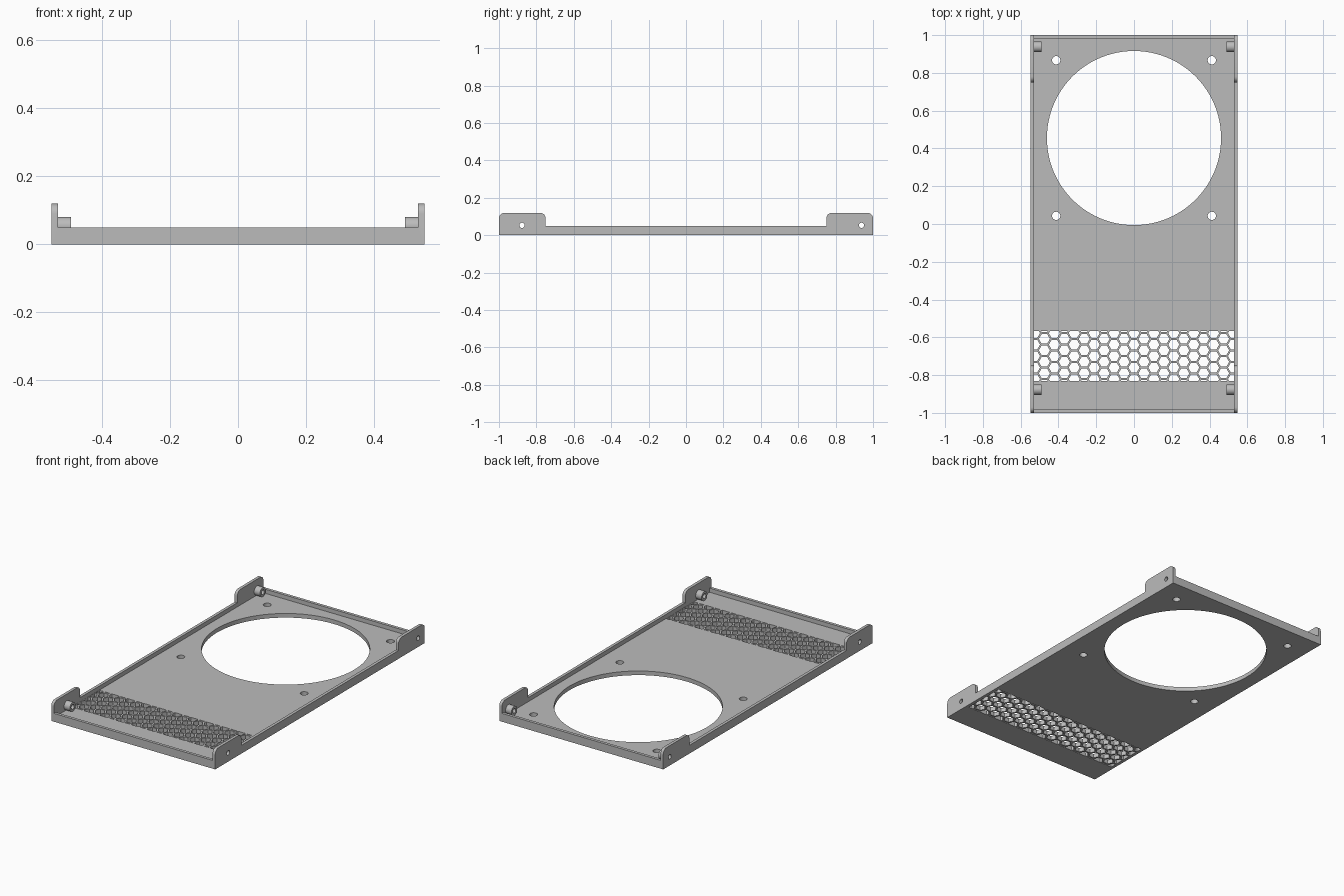
import bpy, bmesh, math
from mathutils import Vector, Matrix

if "Cube" in bpy.data.objects:
    bpy.data.objects.remove(bpy.data.objects["Cube"])

W, L = 0.548, 1.0            # half width and half length
WALL, FLOOR, RIM, TAB = 0.018, 0.025, 0.05, 0.12
IN_X, IN_Y = W - WALL, L - WALL

grey = bpy.data.materials.new("grey plastic")
grey.diffuse_color = (0.5, 0.5, 0.5, 1)
grey.use_nodes = True
grey.node_tree.nodes["Principled BSDF"].inputs["Base Color"].default_value = grey.diffuse_color


def make(name, bm):
    bmesh.ops.recalc_face_normals(bm, faces=bm.faces)
    me = bpy.data.meshes.new(name)
    bm.to_mesh(me)
    bm.free()
    me.materials.append(grey)
    ob = bpy.data.objects.new(name, me)
    bpy.context.collection.objects.link(ob)
    return ob


def extrude(bm, vec):
    r = bmesh.ops.extrude_face_region(bm, geom=bm.faces[:])
    verts = [g for g in r["geom"] if isinstance(g, bmesh.types.BMVert)]
    bmesh.ops.translate(bm, verts=verts, vec=vec)


def box(name, lo, hi):
    bm = bmesh.new()
    lo, hi = Vector(lo), Vector(hi)
    bmesh.ops.create_cube(bm, size=1, matrix=Matrix.Translation((lo + hi) / 2)
                          @ Matrix.Diagonal((*(hi - lo), 1)))
    return make(name, bm)


def cylinders(name, items, axis, seg):
    """items: (centre, radius, length)"""
    bm = bmesh.new()
    rot = Matrix.Rotation(math.pi / 2, 4, 'Y') if axis == 'X' else Matrix()
    for c, r, d in items:
        bmesh.ops.create_cone(bm, cap_ends=True, segments=seg, radius1=r, radius2=r,
                              depth=d, matrix=Matrix.Translation(c) @ rot)
    return make(name, bm)


def combine(target, tool, op):
    m = target.modifiers.new(op, 'BOOLEAN')
    m.operation, m.object, m.solver = op, tool, 'EXACT'
    bpy.context.view_layer.objects.active = target
    bpy.ops.object.modifier_apply(modifier=m.name)
    bpy.data.objects.remove(tool)


# Side profile (y, z): low rim with a rounded tab at each end
def arc(cy, cz, a0, r=0.03, n=6):
    return [(cy + r * math.cos(math.radians(a0 - 90 * i / n)),
             cz + r * math.sin(math.radians(a0 - 90 * i / n))) for i in range(n + 1)]


half = [(-L, 0)] + arc(-L + 0.03, TAB - 0.03, 180) + arc(-0.78, TAB - 0.03, 90) + [(-0.75, RIM)]
profile = half + [(-y, z) for y, z in reversed(half)]
bm = bmesh.new()
bm.faces.new([bm.verts.new((-W, y, z)) for y, z in profile])
extrude(bm, (2 * W, 0, 0))
panel = make("vented_panel", bm)

# Hollow the tray and lower the end walls to the rim
combine(panel, box("end_cutter", (-IN_X, -1.1, RIM), (IN_X, 1.1, 0.3)), 'DIFFERENCE')
combine(panel, box("pocket_cutter", (-IN_X, -IN_Y, FLOOR), (IN_X, IN_Y, 0.2)), 'DIFFERENCE')

# Fan opening and its four screw holes
combine(panel, cylinders("fan_cutter", [((0, 0.455, 0), 0.461, 0.3)], 'Z', 96), 'DIFFERENCE')
screws = [((sx * 0.412, 0.455 + sy * 0.412, 0), 0.022, 0.3) for sx in (-1, 1) for sy in (-1, 1)]
combine(panel, cylinders("screw_cutter", screws, 'Z', 24), 'DIFFERENCE')

# Honeycomb vent, trimmed to a rectangle
PX, Y0, Y1 = 0.0527, -0.832, -0.567
PY = PX / 1.5 * math.sqrt(3)
R = (PY - 0.010) / math.sqrt(3)
bm = bmesh.new()
for i in range(-11, 12):
    for j in range(-4, 5):
        cx, cy = i * PX, (Y0 + Y1) / 2 + (j + 0.5 * (i % 2)) * PY
        bm.faces.new([bm.verts.new((cx + R * math.cos(k * math.pi / 3),
                                    cy + R * math.sin(k * math.pi / 3), -0.02)) for k in range(6)])
for co, no in (((0.529, 0, 0), (1, 0, 0)), ((-0.529, 0, 0), (-1, 0, 0)),
               ((0, Y1, 0), (0, 1, 0)), ((0, Y0, 0), (0, -1, 0))):
    bmesh.ops.bisect_plane(bm, geom=bm.verts[:] + bm.edges[:] + bm.faces[:],
                           plane_co=co, plane_no=no, clear_outer=True)
extrude(bm, (0, 0, 0.06))
combine(panel, make("honeycomb_cutter", bm), 'DIFFERENCE')

# Hollow screw bosses on the inside of the tabs
spots = [(s, y) for s in (-1, 1) for y in (-0.877, 0.938)]
bosses = [((s * 0.5155, y, 0.053), 0.0275, 0.049) for s, y in spots]
combine(panel, cylinders("boss_tool", bosses, 'X', 32), 'UNION')
holes = [((s * 0.53, y, 0.053), 0.014, 0.15) for s, y in spots]
combine(panel, cylinders("boss_hole_cutter", holes, 'X', 24), 'DIFFERENCE')

bpy.ops.object.select_all(action='DESELECT')
panel.select_set(True)
bpy.context.view_layer.objects.active = panel
bpy.ops.object.shade_smooth_by_angle(angle=math.radians(30))
